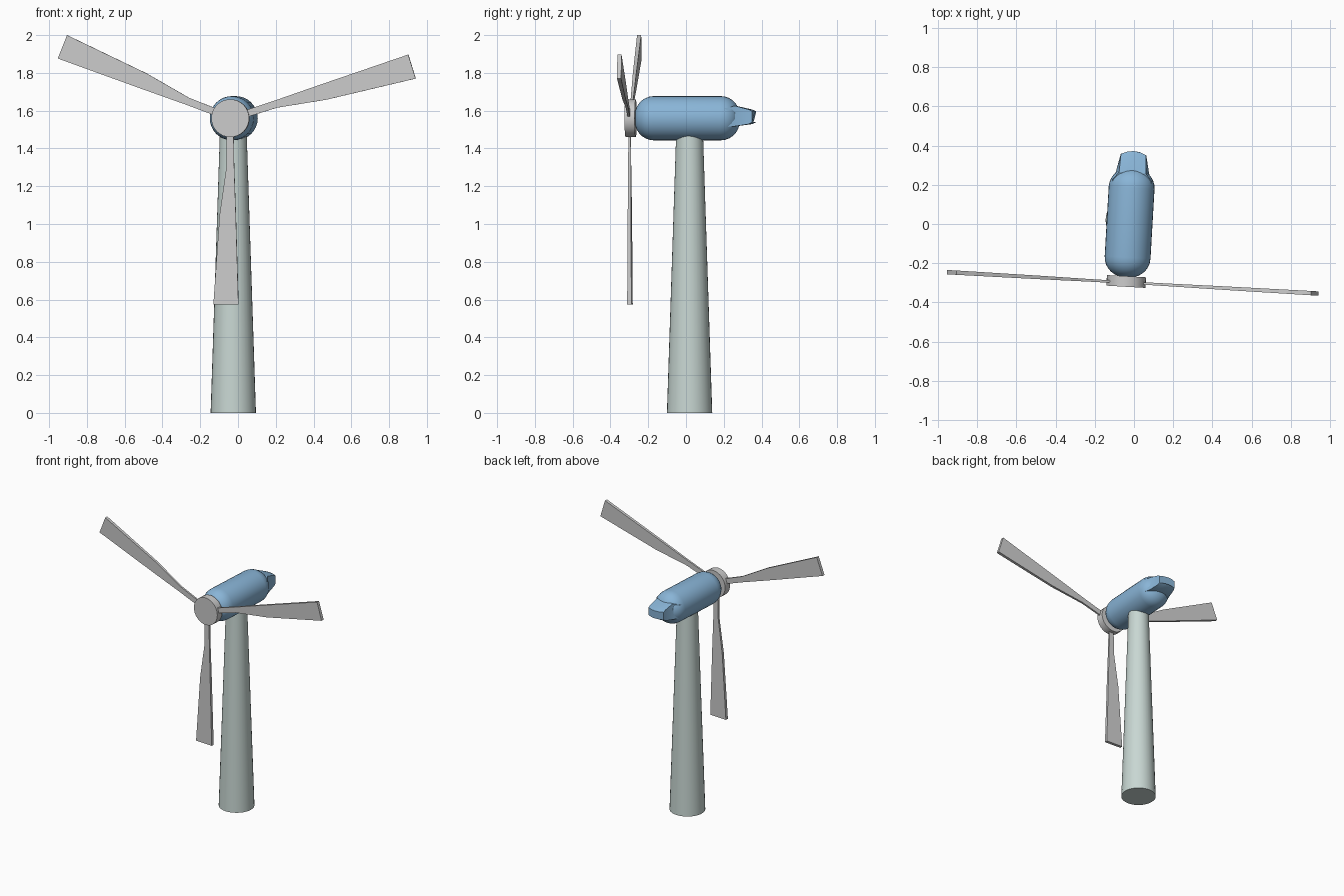
import bpy, bmesh
from math import sin, cos, pi, radians
from mathutils import Matrix

if "Cube" in bpy.data.objects:
    bpy.data.objects.remove(bpy.data.objects["Cube"])

# Rotor frame: hub centre at origin, nacelle axis along +y, slightly yawed
HEAD = Matrix.Translation((-0.04, -0.298, 1.56)) @ Matrix.Rotation(radians(-3.3), 4, 'Z')


def material(name, rgb):
    m = bpy.data.materials.new(name)
    m.diffuse_color = (*rgb, 1)
    m.use_nodes = True
    m.node_tree.nodes["Principled BSDF"].inputs["Base Color"].default_value = m.diffuse_color
    return m


PALE = material("pale_green", (0.58, 0.68, 0.65))
BLUE = material("blue", (0.25, 0.46, 0.68))


def loft(name, rings, matrix, mat=None, smooth=True):
    """Skin a list of equal-length point rings and cap both ends."""
    bm = bmesh.new()
    vr = [[bm.verts.new(p) for p in r] for r in rings]
    n = len(rings[0])
    for a, b in zip(vr, vr[1:]):
        for i in range(n):
            j = (i + 1) % n
            bm.faces.new((a[i], a[j], b[j], b[i]))
    bm.faces.new(vr[0][::-1])
    bm.faces.new(vr[-1])
    bmesh.ops.recalc_face_normals(bm, faces=bm.faces)
    me = bpy.data.meshes.new(name)
    bm.to_mesh(me)
    bm.free()
    ob = bpy.data.objects.new(name, me)
    bpy.context.collection.objects.link(ob)
    ob.matrix_world = matrix
    if mat:
        me.materials.append(mat)
    if smooth:
        bpy.ops.object.select_all(action='DESELECT')
        ob.select_set(True)
        bpy.context.view_layer.objects.active = ob
        bpy.ops.object.shade_smooth_by_angle(angle=radians(30))
    return ob


def lathe(name, profile, matrix, mat=None, sides=32):
    """Revolve (radius, height) pairs around local z."""
    rings = [[(r * cos(2 * pi * i / sides), r * sin(2 * pi * i / sides), h)
              for i in range(sides)] for r, h in profile]
    return loft(name, rings, matrix, mat)


ALONG_Y = HEAD @ Matrix.Rotation(radians(-90), 4, 'X')

# Tapered tower
lathe("tower", [(0.12, 0), (0.071, 1.48)], Matrix.Translation((-0.025, 0.019, 0)), PALE)

# Nacelle: cylinder with rounded ends
R, B, Y0, Y1, STEPS = 0.117, 0.1, 0.028, 0.583, 7
arc = [(R - B + B * sin(pi / 2 * i / STEPS), B - B * cos(pi / 2 * i / STEPS))
       for i in range(STEPS + 1)]
lathe("nacelle", [(r, Y0 + d) for r, d in arc] + [(r, Y1 - d) for r, d in reversed(arc)],
      ALONG_Y, BLUE)

# Tail housing: tapered sections with a bowed rear edge
US = [-1, -0.5, 0, 0.5, 1]
rings = []
for y, wt, wb, zt, zb, bow in [(0.36, 0.104, 0.104, 0.05, -0.04, 0),
                               (0.52, 0.1, 0.1, 0.053, -0.043, 0),
                               (0.56, 0.068, 0.085, 0.066, -0.043, 0),
                               (0.635, 0.065, 0.069, 0.046, -0.031, 0.015),
                               (0.653, 0.064, 0.065, 0.036, -0.02, 0.018)]:
    rings.append([(u * wt, y + bow * (1 - u * u), zt) for u in US] +
                 [(u * wb, y + bow * (1 - u * u), zb) for u in reversed(US)])
loft("tail_housing", rings, HEAD, BLUE)

# Hub disc
lathe("hub", [(0.1, -0.022), (0.1, 0.032)], ALONG_Y)

# Blades: (distance from hub, straight edge, kinked edge, half thickness)
SECTIONS = [(0.03, 0.016, -0.02, 0.006), (0.25, 0.02, -0.02, 0.007),
            (0.51, 0.029, -0.057, 0.009), (0.987, 0.043, -0.09, 0.011)]
for k, (angle, length) in enumerate([(270, 1.0), (17.2, 1.014), (158.4, 0.98)]):
    rings = [[(d * length, -t, a), (d * length, t, a), (d * length, t, b), (d * length, -t, b)]
             for d, a, b, t in SECTIONS]
    loft(f"blade_{k + 1}", rings, HEAD @ Matrix.Rotation(radians(-angle), 4, 'Y'), smooth=False)
